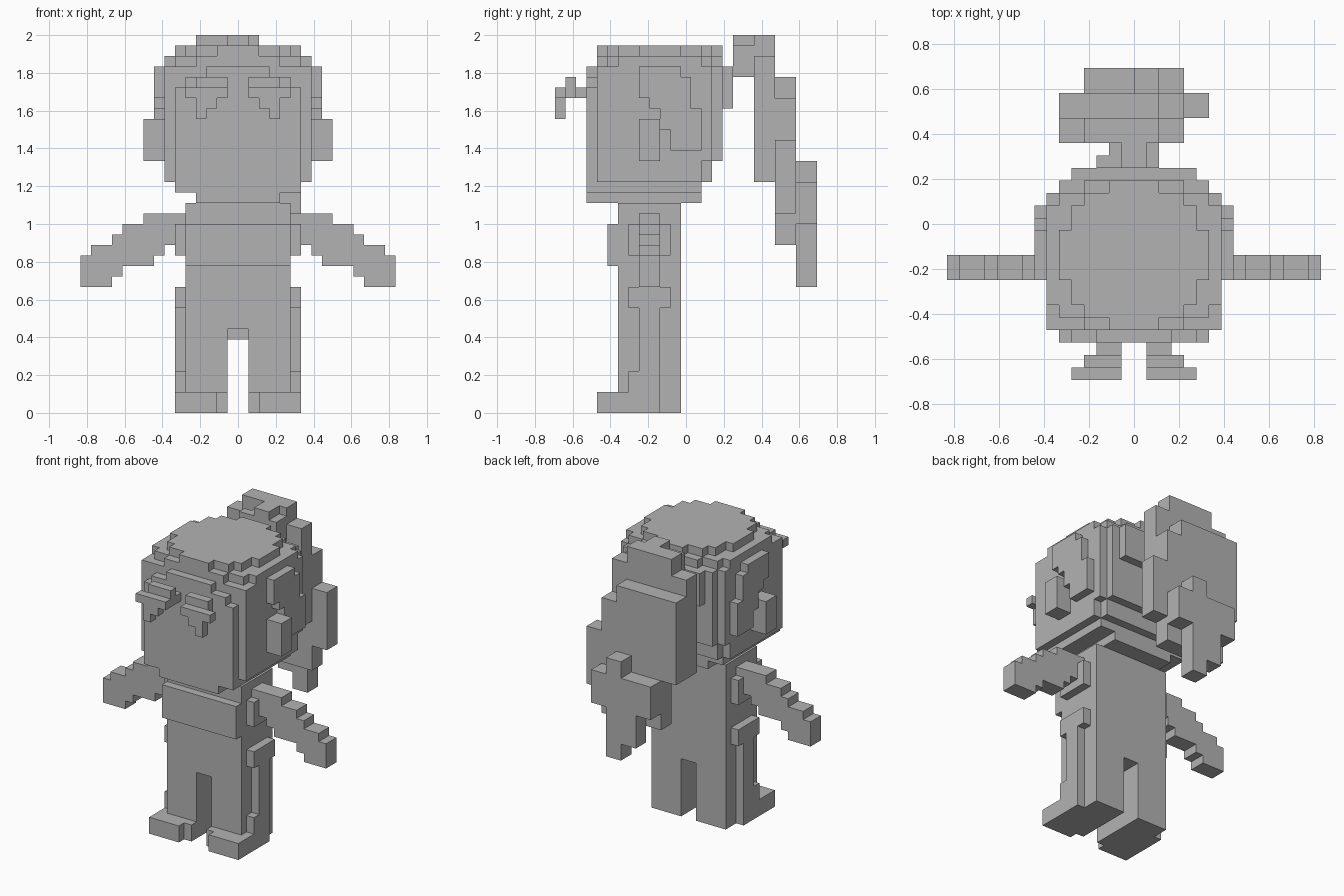
import bpy
import bmesh
from mathutils import Vector

if "Cube" in bpy.data.objects:
    bpy.data.objects.remove(bpy.data.objects["Cube"], do_unlink=True)

CELL = 1 / 18                      # edge length of one block
ORIGIN = Vector((0, 12.5, 0))      # block (0, 0, 0) sits at the front edge

grey = bpy.data.materials.new("plain_grey")
grey.use_nodes = True
colour = (0.45, 0.45, 0.45, 1)
grey.diffuse_color = colour
grey.node_tree.nodes["Principled BSDF"].inputs["Base Color"].default_value = colour


def fill(box):
    """All block cells inside a box given as x, y, z ranges."""
    (x0, x1), (y0, y1), (z0, z1) = box
    return {(x, y, z) for x in range(x0, x1) for y in range(y0, y1) for z in range(z0, z1)}


def mirrored(boxes):
    """The same boxes on the other side."""
    return [((-x1, -x0), y, z) for (x0, x1), y, z in boxes]


def build(name, boxes, cut=()):
    """Join boxes into one blocky skin, keeping only outer faces."""
    cells = set()
    for box in boxes:
        cells |= fill(box)
    for box in cut:
        cells -= fill(box)
    bm = bmesh.new()
    corners = {}

    def corner(p):
        key = tuple(p)
        if key not in corners:
            corners[key] = bm.verts.new((Vector(key) - ORIGIN) * CELL)
        return corners[key]

    for cell in cells:
        for axis in range(3):
            for side in (0, 1):
                near = list(cell)
                near[axis] += 2 * side - 1
                if tuple(near) in cells:
                    continue
                quad = []
                for a, b in ((0, 0), (1, 0), (1, 1), (0, 1)):
                    p = list(cell)
                    p[axis] += side
                    p[(axis + 1) % 3] += a
                    p[(axis + 2) % 3] += b
                    quad.append(corner(p))
                bm.faces.new(quad if side else quad[::-1])
    bmesh.ops.dissolve_limit(bm, angle_limit=0.01, verts=bm.verts[:], edges=bm.edges[:])
    mesh = bpy.data.meshes.new(name)
    bm.to_mesh(mesh)
    bm.free()
    mesh.materials.append(grey)
    obj = bpy.data.objects.new(name, mesh)
    bpy.context.collection.objects.link(obj)
    return obj


def build_pair(name, boxes):
    build("left_" + name, boxes)
    build("right_" + name, mirrored(boxes))


def disc(rows, z):
    """Round layer from (half width, half depth) rows about the head centre."""
    return [((-w, w), (10 - d, 10 + d), z) for w, d in rows]


# Head: rounded block with stepped crown, back and chin
head = disc(((2, 6), (4, 5), (5, 4), (6, 2)), (34, 35))
head += disc(((4, 6), (6, 5), (7, 4)), (33, 34))
head += [
    ((-7, 7), (4, 15), (24, 33)),
    ((-7, 7), (4, 14), (22, 24)),
    ((-6, 6), (4, 15), (22, 24)),
    ((-6, 6), (4, 14), (21, 22)),
    ((-4, 4), (3, 14), (20, 21)),
    ((-6, 6), (15, 16), (24, 33)),
    ((-5, 5), (16, 17), (29, 33)),
    ((-6, 6), (3, 4), (21, 31)),
    ((-5, 5), (3, 4), (31, 32)),
    ((-3, 3), (3, 4), (32, 33)),
]
build("head", head)

# Side hair and ears
build_pair("side_hair", [
    ((7, 8), (8, 12), (32, 33)),
    ((7, 8), (8, 13), (30, 32)),
    ((7, 8), (9, 13), (29, 30)),
    ((7, 8), (10, 14), (27, 29)),
    ((7, 8), (11, 14), (25, 27)),
])
build_pair("ear", [((7, 9), (8, 10), (24, 28))])

# Fringe locks hanging in front of the face
build_pair("fringe_lock", [
    ((1, 3), (2, 3), (30, 31)),
    ((1, 4), (1, 2), (30, 32)),
    ((1, 5), (0, 1), (30, 31)),
    ((2, 4), (0, 1), (29, 30)),
    ((3, 4), (0, 1), (28, 29)),
])

# Ponytail: tie and three overlapping layers
build("ponytail_tie", [
    ((-2, 2), (17, 19), (32, 35)),
    ((-1, 1), (17, 19), (35, 36)),
    ((-3, -2), (17, 18), (33, 35)),
])
build("ponytail_upper", [
    ((-4, 2), (19, 21), (34, 36)),
    ((-6, 4), (19, 21), (22, 34)),
])
build("ponytail_middle", [
    ((-6, 2), (21, 23), (30, 32)),
    ((-6, 4), (21, 23), (22, 30)),
    ((-4, 6), (21, 23), (19, 26)),
    ((-4, 4), (21, 23), (16, 19)),
])
build("ponytail_lower", [
    ((0, 2), (23, 25), (22, 24)),
    ((-4, 4), (23, 25), (18, 22)),
    ((-2, 2), (23, 25), (14, 18)),
    ((0, 2), (23, 25), (12, 14)),
])

# Torso and legs in one block, with the gap between the legs cut out
build("torso_and_legs",
      [((-5, 5), (6, 12), (0, 20))],
      cut=[((-1, 1), (6, 12), (0, 7)), ((-1, 1), (6, 9), (7, 8))])
build("chest_plate", [((-5, 5), (5, 6), (14, 18))])
build_pair("shoulder_side", [((5, 6), (7, 11), (15, 18))])

# Arms: stepped down and outward
arm_rows = ((5, 9), (5, 11), (6, 12), (7, 14), (8, 15), (11, 15), (12, 15))
arm = [(row, (8, 10), (18 - i, 19 - i)) for i, row in enumerate(arm_rows)]
build_pair("arm", arm)

# Trouser side strips and boots
build_pair("leg_strip", [
    ((5, 6), (7, 11), (10, 12)),
    ((5, 6), (8, 10), (4, 10)),
    ((5, 6), (7, 10), (2, 4)),
])
build_pair("boot", [
    ((2, 6), (4, 6), (0, 2)),
    ((1, 2), (5, 6), (0, 2)),
    ((5, 6), (6, 10), (0, 2)),
])
